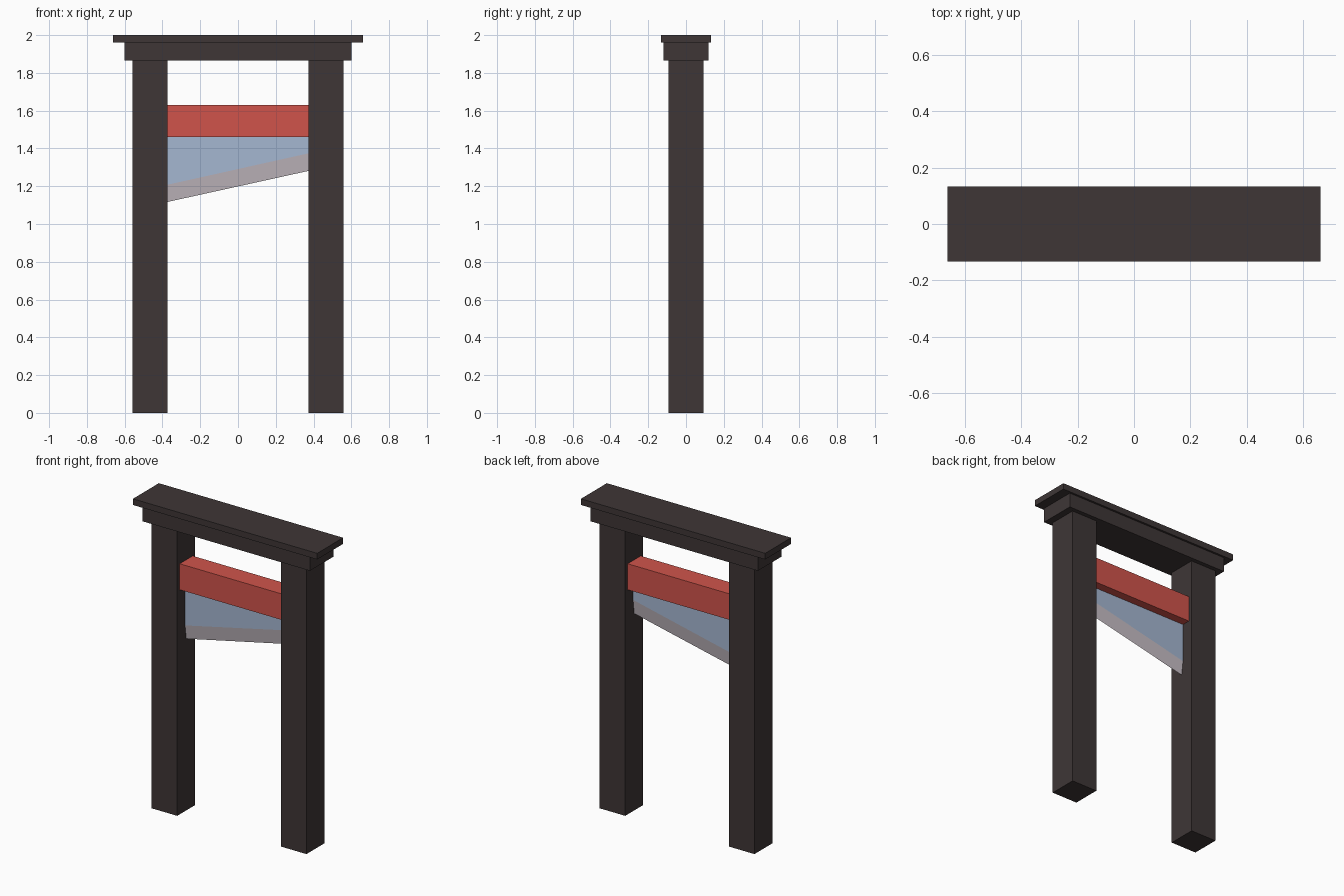
import bpy

if "Cube" in bpy.data.objects:
    bpy.data.objects.remove(bpy.data.objects["Cube"])


def material(name, srgb):
    m = bpy.data.materials.new(name)
    m.diffuse_color = [((c / 255 + 0.055) / 1.055) ** 2.4 for c in srgb] + [1]
    m.use_nodes = True
    m.node_tree.nodes["Principled BSDF"].inputs["Base Color"].default_value = m.diffuse_color
    return m


dark = material("dark wood", (62, 54, 54))
red = material("red paint", (208, 84, 75))
steel = material("blue steel", (165, 183, 209))
edge_steel = material("sharpened steel", (195, 186, 193))


def mesh_object(name, verts, faces, mats):
    me = bpy.data.meshes.new(name)
    me.from_pydata(verts, [], faces)
    for m in mats:
        me.materials.append(m)
    ob = bpy.data.objects.new(name, me)
    bpy.context.collection.objects.link(ob)
    return ob


def box(name, x0, x1, half_depth, z0, z1, mat):
    d = half_depth
    verts = [(x, y, z) for z in (z0, z1)
             for x, y in ((x0, -d), (x1, -d), (x1, d), (x0, d))]
    faces = [(3, 2, 1, 0), (4, 5, 6, 7)]
    faces += [(i, (i + 1) % 4, (i + 1) % 4 + 4, i + 4) for i in range(4)]
    return mesh_object(name, verts, faces, [mat])


# Two uprights
for side, x in (("left", -0.465), ("right", 0.465)):
    box(side + "_post", x - 0.0925, x + 0.0925, 0.0925, 0, 1.865, dark)

# Stepped crossbeam
box("lintel", -0.602, 0.602, 0.12, 1.865, 1.96, dark)
box("top_cap", -0.663, 0.663, 0.133, 1.96, 2.0, dark)

# Weighted blade holder
box("blade_weight", -0.3725, 0.3725, 0.067, 1.461, 1.63, red)

# Slanted blade: pentagonal section at each end, tapering to a sharp lower edge
t = 0.012
verts = []
for x, shoulder, tip in ((-0.3725, 1.208, 1.117), (0.3725, 1.374, 1.281)):
    verts += [(x, -t, 1.461), (x, -t, shoulder), (x, 0, tip),
              (x, t, shoulder), (x, t, 1.461)]
faces = [(i, i + 5, (i + 1) % 5 + 5, (i + 1) % 5)[::-1] for i in range(5)]
faces += [(0, 4, 3, 1), (1, 3, 2), (5, 6, 8, 9), (6, 7, 8)]
blade = mesh_object("blade", verts, faces, [steel, edge_steel])
# Sharpened faces are those touching the lower edge
for p in blade.data.polygons:
    p.material_index = int(any(v in (2, 7) for v in p.vertices))
import bmesh
bm = bmesh.new()
bm.from_mesh(blade.data)
bmesh.ops.recalc_face_normals(bm, faces=bm.faces)
bm.to_mesh(blade.data)
bm.free()
